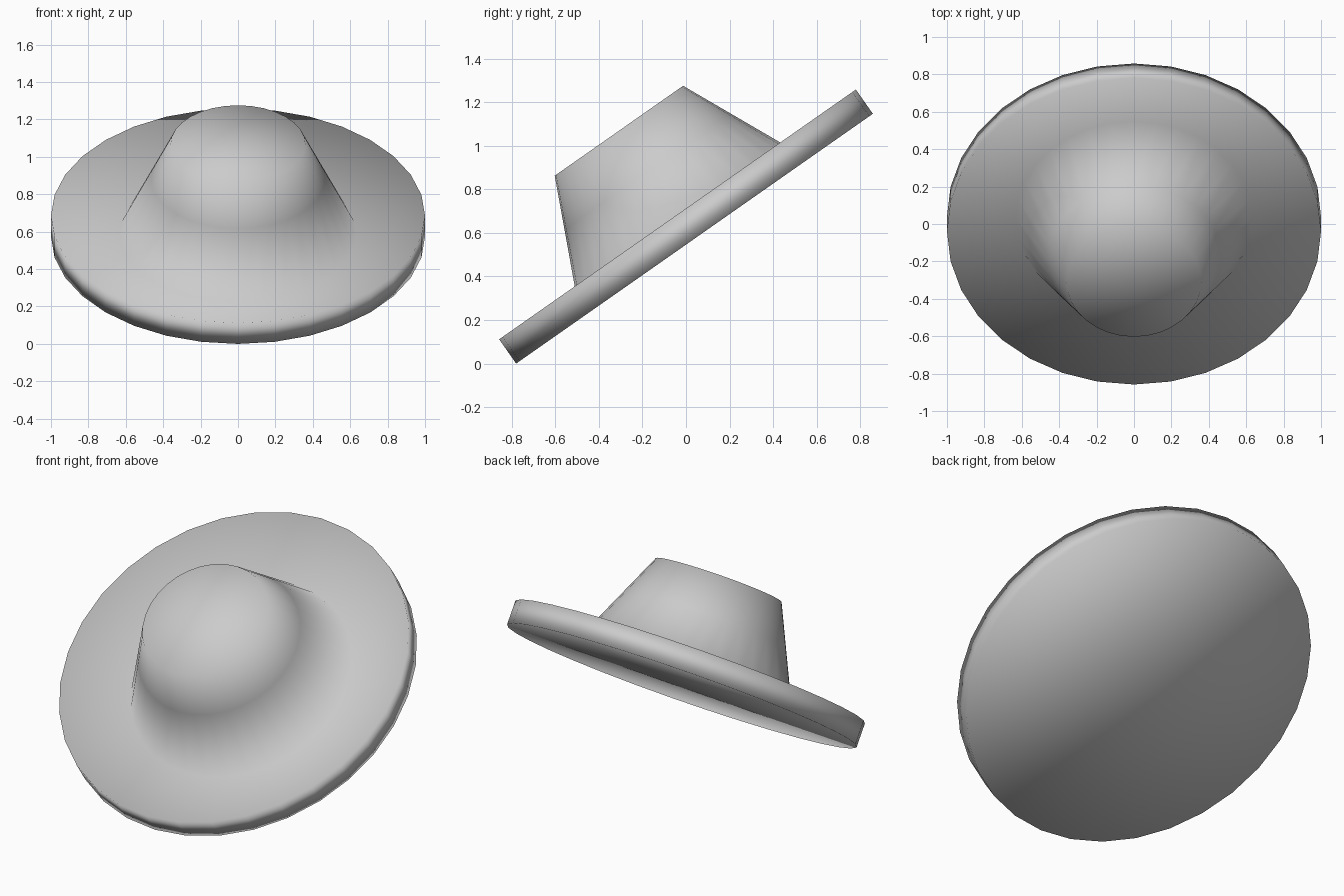
import bpy, bmesh, math

if "Cube" in bpy.data.objects:
    bpy.data.objects.remove(bpy.data.objects["Cube"])

SEGMENTS = 32
TILT = math.radians(35)

# half profile of the hat (radius, height): underside, rim, dished brim, tapered crown
PROFILE = [
    (1.0, 0.0),
    (1.0, 0.136),
    (0.632, 0.015),
    (0.465, 0.377),
    (0.36, 0.605),
]


def lathe(name, profile, segments):
    bm = bmesh.new()
    rings = []
    for r, z in profile:
        rings.append([bm.verts.new((r * math.cos(2 * math.pi * i / segments),
                                    r * math.sin(2 * math.pi * i / segments), z))
                      for i in range(segments)])
    bottom = bm.verts.new((0, 0, profile[0][1]))
    top = bm.verts.new((0, 0, profile[-1][1]))
    for i in range(segments):
        j = (i + 1) % segments
        for a, b in zip(rings, rings[1:]):
            bm.faces.new((a[i], a[j], b[j], b[i]))
        bm.faces.new((bottom, rings[0][j], rings[0][i]))
        bm.faces.new((top, rings[-1][i], rings[-1][j]))
    bmesh.ops.recalc_face_normals(bm, faces=bm.faces)
    for f in bm.faces:
        f.smooth = True
    mesh = bpy.data.meshes.new(name)
    bm.to_mesh(mesh)
    bm.free()
    obj = bpy.data.objects.new(name, mesh)
    bpy.context.collection.objects.link(obj)
    return obj


# tilted hat resting on the front edge of its brim
hat = lathe("hat", PROFILE, SEGMENTS)
hat.rotation_euler = (TILT, 0, 0)
hat.location = (0, 0.068 * math.sin(TILT), math.sin(TILT))
